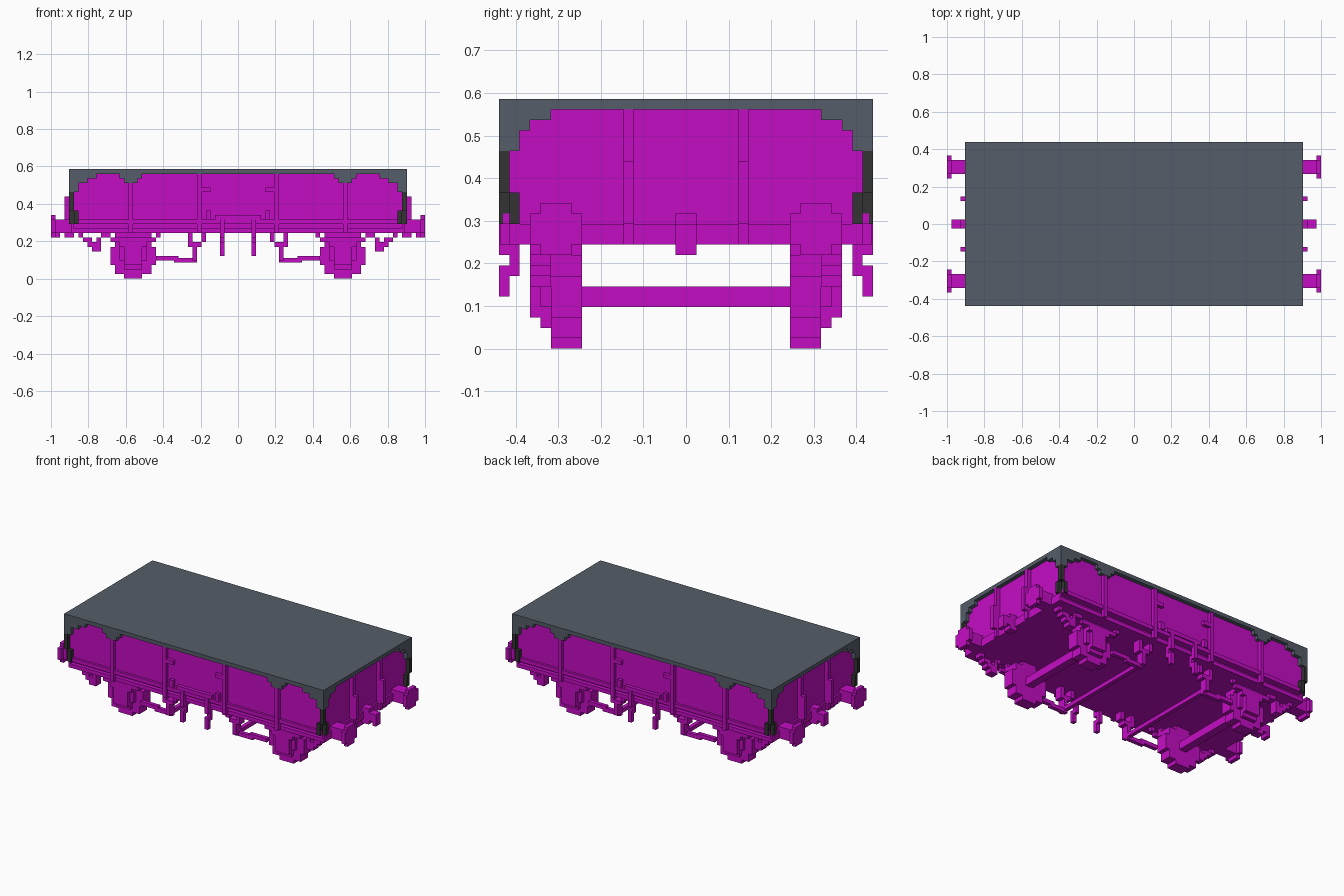
import bpy
import bmesh
from mathutils import Matrix, Vector

# Remove the default cube only
default_cube = bpy.data.objects.get("Cube")
if default_cube:
    bpy.data.objects.remove(default_cube, do_unlink=True)

UNIT = 2 / 82      # edge of one block


def make_material(name, colour):
    material = bpy.data.materials.new(name)
    material.use_nodes = True
    material.diffuse_color = (*colour, 1)
    shader = material.node_tree.nodes["Principled BSDF"]
    shader.inputs["Base Color"].default_value = (*colour, 1)
    shader.inputs["Roughness"].default_value = 0.8
    return material


magenta = make_material("magenta_paint", (0.55, 0.004, 0.55))
slate = make_material("slate_canvas", (0.092, 0.11, 0.14))
charcoal = make_material("charcoal_rope", (0.033, 0.033, 0.033))


def build(name, material, boxes, mirror_x=True, mirror_y=True):
    """Blocks given as (x0, x1, y0, y1, z0, z1), repeated by mirroring."""
    bm = bmesh.new()
    for sx in ((1, -1) if mirror_x else (1,)):
        for sy in ((1, -1) if mirror_y else (1,)):
            for x0, x1, y0, y1, z0, z1 in boxes:
                centre = Vector((sx * (x0 + x1), sy * (y0 + y1), z0 + z1)) * UNIT / 2
                size = Vector((x1 - x0, y1 - y0, z1 - z0)) * UNIT
                bmesh.ops.create_cube(bm, size=1, matrix=Matrix.Translation(centre)
                                      @ Matrix.Diagonal((*size, 1)))
    mesh = bpy.data.meshes.new(name)
    bm.to_mesh(mesh)
    bm.free()
    mesh.materials.append(material)
    obj = bpy.data.objects.new(name, mesh)
    bpy.context.collection.objects.link(obj)
    return obj


def centred(name, material, box):
    return build(name, material, [box], mirror_x=False, mirror_y=False)


# Wagon body, floor and side rails
centred("body", magenta, (-36, 36, -17, 17, 12, 23))
centred("underframe", magenta, (-36, 36, -16, 16, 10, 12))
centred("floor_flange", magenta, (-36, 36, -17, 17, 10, 11))
build("side_rail", magenta, [(0, 36, 17, 17.6, 12, 13)])

# Upright posts on the sides and ends
build("side_posts", magenta, [(8, 9, 17, 17.9, 10, 23), (23, 24, 17, 17.9, 10, 21)])
build("end_posts", magenta, [(36, 37, 5, 6, 10, 23), (37, 38, 5, 6, 12, 18)])
build("headstock", magenta, [(36, 36.5, 0, 17, 10, 12)])

# Door fittings
build("door_hinges", magenta, [(6, 8, 17, 17.9, 19, 20)])
build("door_stops", magenta, [(6, 7, 17, 18, 13, 15)])
build("door_bar", magenta, [(0, 5, 17, 17.9, 13, 14)])
build("hanging_levers", magenta,
      [(3, 4, 17, 18, 9, 13), (3, 4, 16, 17, 7, 10), (3, 4, 17, 18, 5, 8)])

# Canvas cover: flat lid with a scalloped skirt one block thick
centred("cover_top", slate, (-37, 37, -18, 18, 23, 24))
side_skirt = [(21, 22, 22), (22, 25, 21), (25, 26, 22),
              (31, 33, 22), (33, 35, 21), (35, 37, 19)]
build("cover_side_skirt", slate, [(a, b, 17, 18, low, 23) for a, b, low in side_skirt])
end_skirt = [(13, 15, 22), (15, 16, 21), (16, 17, 19)]
build("cover_end_skirt", slate, [(36, 37, a, b, low, 23) for a, b, low in end_skirt])
build("corner_ropes", charcoal,
      [(36, 37, 17, 18, 15, 19), (35, 36, 17, 18, 12, 15), (36, 37, 16, 17, 12, 15)])

# Buffers and draw hooks
build("buffer_stems", magenta, [(36, 40, 11, 14, 10, 13)])
build("buffer_heads", magenta, [(40, 41, 11, 14, 9, 14), (40, 41, 10, 15, 10, 13)])
build("draw_hook", magenta, [(36, 40, 0, 1, 10, 12), (36, 38, 0, 1, 9, 13),
                             (39, 40, 0, 1, 9, 12)])

AXLE = 23
# Stepped round wheels: half width and height of each layer
wheel_layers = [(2, 0, 10), (4, 1, 9), (5, 3, 7)]
build("wheels", magenta, [(AXLE - half, AXLE + half, 10, 13, low, high)
                          for half, low, high in wheel_layers])
build("axles", magenta, [(AXLE - 1, AXLE + 1, 0, 10, 4, 6)], mirror_y=True)

# Axle guards, axle boxes and leaf springs
guard_layers = [(2, 2, 4), (3, 4, 8), (4, 8, 10)]
build("axle_guards", magenta, [(AXLE - half, AXLE + half, 13, 14, low, high)
                               for half, low, high in guard_layers])
build("axle_boxes", magenta, [(AXLE - 2, AXLE + 2, 14, 15, 3, 7)])
spring_layers = [(3, 7, 8), (5, 8, 9)]
build("leaf_springs", magenta, [(AXLE - half, AXLE + half, 14, 15, low, high)
                                for half, low, high in spring_layers])
build("spring_ends", magenta, [(AXLE + side - 0.5, AXLE + side + 0.5, 14, 15, 9, 10)
                               for side in (-5.5, 5.5)])

# Brackets that step down beside each wheel
build("outer_brackets", magenta,
      [(34, 35, 13, 15, 9, 10), (32, 34, 13, 15, 8, 9), (31, 33, 13, 15, 7, 8),
       (30, 32, 13, 15, 6, 7), (30, 31, 13, 15, 7, 9), (29, 30, 13, 15, 9, 10)])
build("inner_brackets", magenta,
      [(7, 8, 13, 15, 8, 10), (8, 10, 13, 15, 7, 8), (9, 10, 13, 15, 4, 8),
       (10, 11, 13, 15, 7, 10)])

# Brake rods along and across the wagon
build("brake_rods", magenta, [(13, 18, 13, 14, 4, 5), (9, 14, 13, 14, 3.5, 4.5)])
build("cross_shafts", magenta, [(9, 10, 0, 13, 4, 5)])
